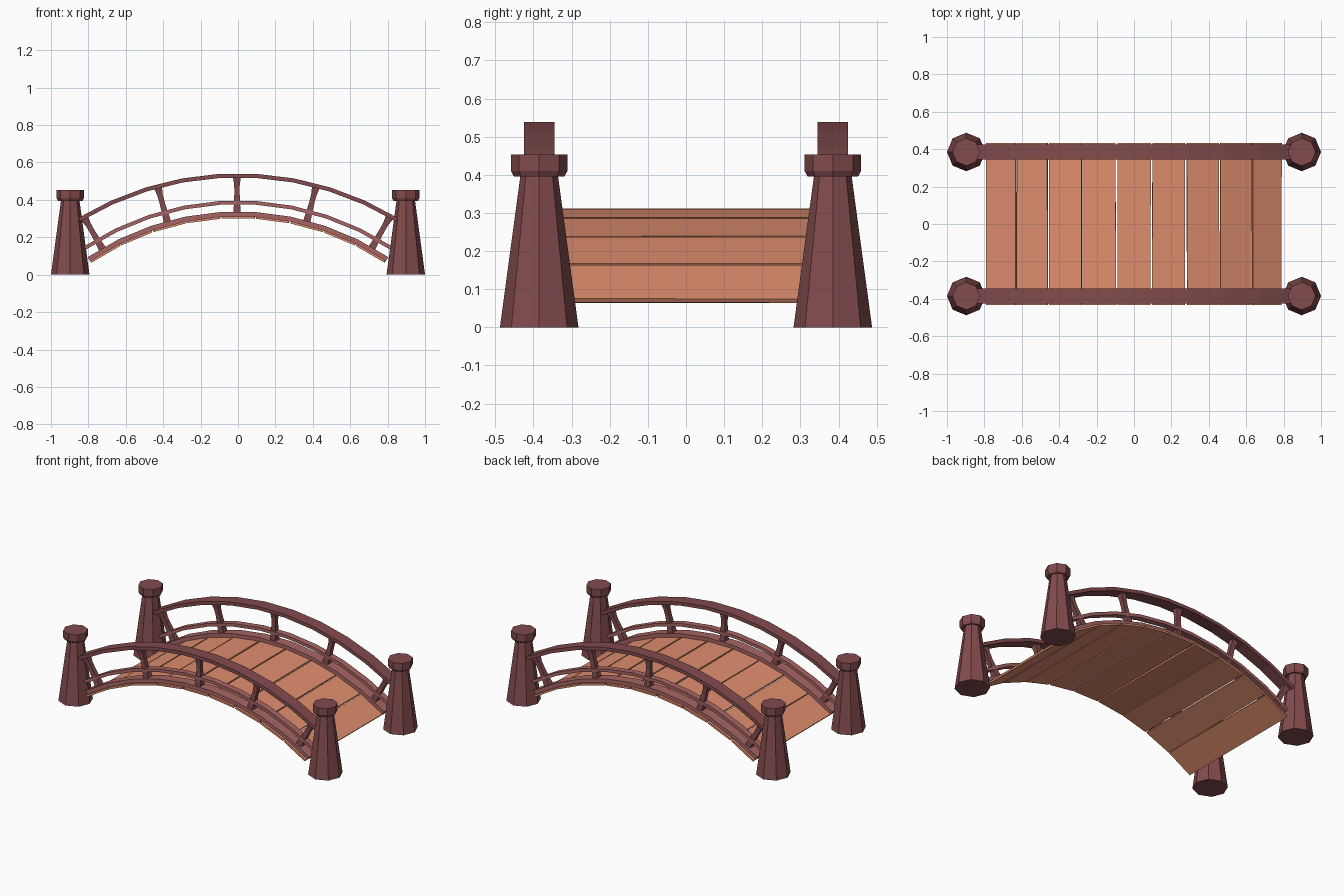
import bpy, bmesh, math, random
from mathutils import Matrix

if "Cube" in bpy.data.objects:
    bpy.data.objects.remove(bpy.data.objects["Cube"])

random.seed(4)
CZ = -1.108           # height of the common arc centre
R_DECK = 1.42         # radius of the deck's top surface
SIDE = 0.385          # y of the railings and posts
N = 9                 # planks and rail segments


def material(name, rgb):
    m = bpy.data.materials.new(name)
    m.diffuse_color = (*rgb, 1)
    m.use_nodes = True
    m.node_tree.nodes["Principled BSDF"].inputs["Base Color"].default_value = m.diffuse_color
    return m


DARK = material("dark_wood", (0.225, 0.07, 0.075))
MID = material("mid_wood", (0.38, 0.13, 0.125))
DECK = material("deck_wood", (0.74, 0.27, 0.155))


def finish(name, bm, mat):
    bmesh.ops.recalc_face_normals(bm, faces=bm.faces)
    me = bpy.data.meshes.new(name)
    bm.to_mesh(me)
    bm.free()
    me.materials.append(mat)
    ob = bpy.data.objects.new(name, me)
    bpy.context.collection.objects.link(ob)
    return ob


def loft(rings):
    """Skin a list of closed rings and cap both ends."""
    bm = bmesh.new()
    vs = [[bm.verts.new(p) for p in r] for r in rings]
    n = len(vs[0])
    for a, b in zip(vs, vs[1:]):
        for i in range(n):
            j = (i + 1) % n
            bm.faces.new((a[i], a[j], b[j], b[i]))
    bm.faces.new(vs[0])
    bm.faces.new(vs[-1])
    return bm


def arc(r, a, y):
    return (r * math.sin(a), y, CZ + r * math.cos(a))


# arched rails with a rectangular section
def rail(name, y, r0, r1, width, half_deg, mat):
    h, w = math.radians(half_deg), width / 2
    rings = []
    for i in range(N + 1):
        a = -h + 2 * h * i / N
        rings.append([arc(r0, a, y - w), arc(r0, a, y + w),
                      arc(r1, a, y + w), arc(r1, a, y - w)])
    finish(name, loft(rings), mat)


# balusters: square, waisted, pointing away from the arc centre
def baluster(name, y, deg):
    profile = [(1.425, 0.021), (1.48, 0.017), (1.55, 0.014),
               (1.59, 0.015), (1.635, 0.022)]
    rings = [[(-w, -w, r), (w, -w, r), (w, w, r), (-w, w, r)] for r, w in profile]
    bm = loft(rings)
    bm.transform(Matrix.Translation((0, y, CZ)) @ Matrix.Rotation(math.radians(deg), 4, 'Y'))
    finish(name, bm, DARK)


# octagonal tapered posts with a cap
def post(name, x, y):
    profile = [(0.103, 0), (0.049, 0.40), (0.074, 0.41), (0.074, 0.453)]
    profile.insert(2, (0.066, 0.395))
    rings = [[(x + r * math.cos(k * math.pi / 4), y + r * math.sin(k * math.pi / 4), z)
              for k in range(8)] for r, z in profile]
    finish(name, loft(rings), DARK)


for sy, side in ((-1, "front"), (1, "back")):
    y = sy * SIDE
    rail(side + "_top_rail", y, R_DECK + 0.208, R_DECK + 0.23, 0.08, 31.2, DARK)
    rail(side + "_middle_rail", y, R_DECK + 0.065, R_DECK + 0.085, 0.04, 33.2, MID)
    rail(side + "_curb", y, R_DECK, R_DECK + 0.026, 0.065, 33.8, MID)
    for i in range(5):
        baluster(f"{side}_baluster_{i + 1}", y, -30.2 + 15 * i)
    for sx, end in ((-1, "left"), (1, "right")):
        post(f"{side}_{end}_post", sx * 0.897, y)

# deck planks, laid as chords of the arc with narrow gaps
half = math.radians(33.9)
step = 2 * half / N
for i in range(N):
    a0, a1 = -half + i * step, -half + (i + 1) * step
    ring = []
    for y in (-0.433, 0.433):
        g0, g1 = random.uniform(0.001, 0.005), random.uniform(0.001, 0.005)
        ring.append([arc(R_DECK - 0.01, a0 + g0, y), arc(R_DECK - 0.01, a1 - g1, y),
                     arc(R_DECK + 0.002, a1 - g1, y), arc(R_DECK + 0.002, a0 + g0, y)])
    finish(f"deck_plank_{i + 1}", loft(ring), DECK)
